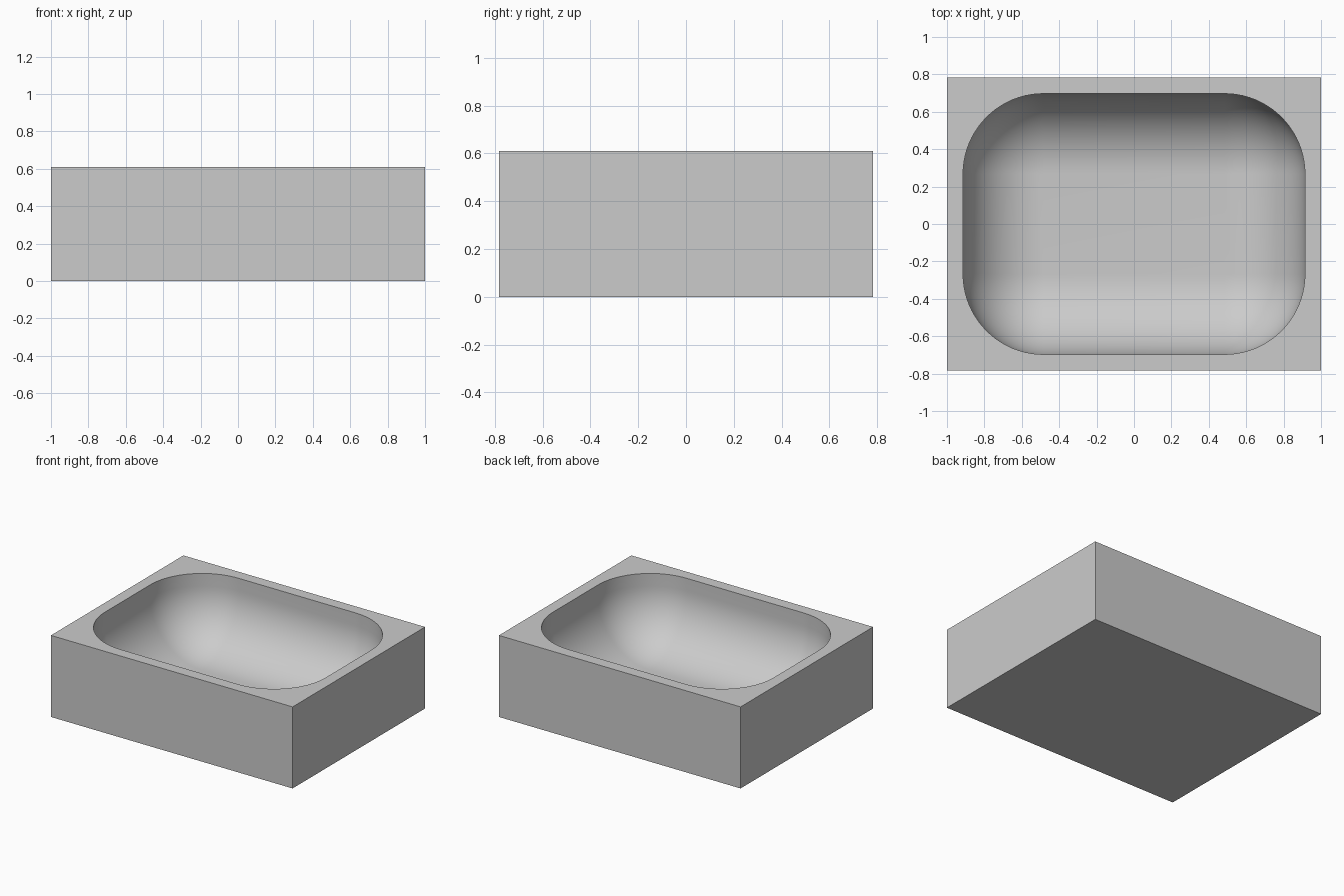
import bpy, bmesh
from math import sin, cos, pi

cube = bpy.data.objects.get("Cube")
if cube:
    bpy.data.objects.remove(cube, do_unlink=True)

HALF_X, HALF_Y, HEIGHT = 1.0, 0.783, 0.61   # outer block
WALL, RADIUS = 0.086, 0.43                  # wall and floor thickness, basin rounding
CORNER_X = HALF_X - WALL - RADIUS
CORNER_Y = HALF_Y - WALL - RADIUS
STEPS = 20                                  # segments per quarter turn
SIGNS = [(1, 1), (-1, 1), (-1, -1), (1, -1)]

grey = bpy.data.materials.new("light_grey")
grey.use_nodes = True
grey.diffuse_color = (0.6, 0.6, 0.6, 1)
grey.node_tree.nodes["Principled BSDF"].inputs["Base Color"].default_value = (0.6, 0.6, 0.6, 1)

bm = bmesh.new()


def rounded_ring(radius, z):
    """Four corner arcs, counter-clockwise, as lists of vertices."""
    return [[bm.verts.new((sx * CORNER_X + radius * cos(a), sy * CORNER_Y + radius * sin(a), z))
             for a in [(q + i / STEPS) * pi / 2 for i in range(STEPS + 1)]]
            for q, (sx, sy) in enumerate(SIGNS)]


# Outer block: sides and underside
low, high = [[bm.verts.new((sx * HALF_X, sy * HALF_Y, z)) for sx, sy in SIGNS]
             for z in (0, HEIGHT)]
bm.faces.new(low[::-1])
for q in range(4):
    n = (q + 1) % 4
    bm.faces.new((low[q], low[n], high[n], high[q]))

# Basin: short upright wall, then a quarter-round down to the floor
rings = [rounded_ring(RADIUS, HEIGHT)]
for i in range(STEPS + 1):
    t = i / STEPS * pi / 2
    rings.append(rounded_ring(RADIUS * cos(t), WALL + RADIUS * (1 - sin(t))))
for upper, lower in zip(rings, rings[1:]):
    u, l = sum(upper, []), sum(lower, [])
    for i in range(len(u)):
        j = (i + 1) % len(u)
        bm.faces.new((u[i], u[j], l[j], l[i]))
bm.faces.new([arc[0] for arc in rings[-1]])

# Flat top rim around the opening
rim = rings[0]
for q in range(4):
    n = (q + 1) % 4
    for a, b in zip(rim[q], rim[q][1:]):
        bm.faces.new((high[q], b, a))
    bm.faces.new((high[q], high[n], rim[n][0], rim[q][-1]))

bmesh.ops.remove_doubles(bm, verts=bm.verts, dist=0.0001)
bmesh.ops.recalc_face_normals(bm, faces=bm.faces)
mesh = bpy.data.meshes.new("basin_block")
bm.to_mesh(mesh)
bm.free()
mesh.materials.append(grey)
basin = bpy.data.objects.new("basin_block", mesh)
bpy.context.collection.objects.link(basin)

# Smooth basin with crisp block edges
bpy.ops.object.select_all(action="DESELECT")
basin.select_set(True)
bpy.context.view_layer.objects.active = basin
bpy.ops.object.shade_smooth_by_angle(angle=0.6)
